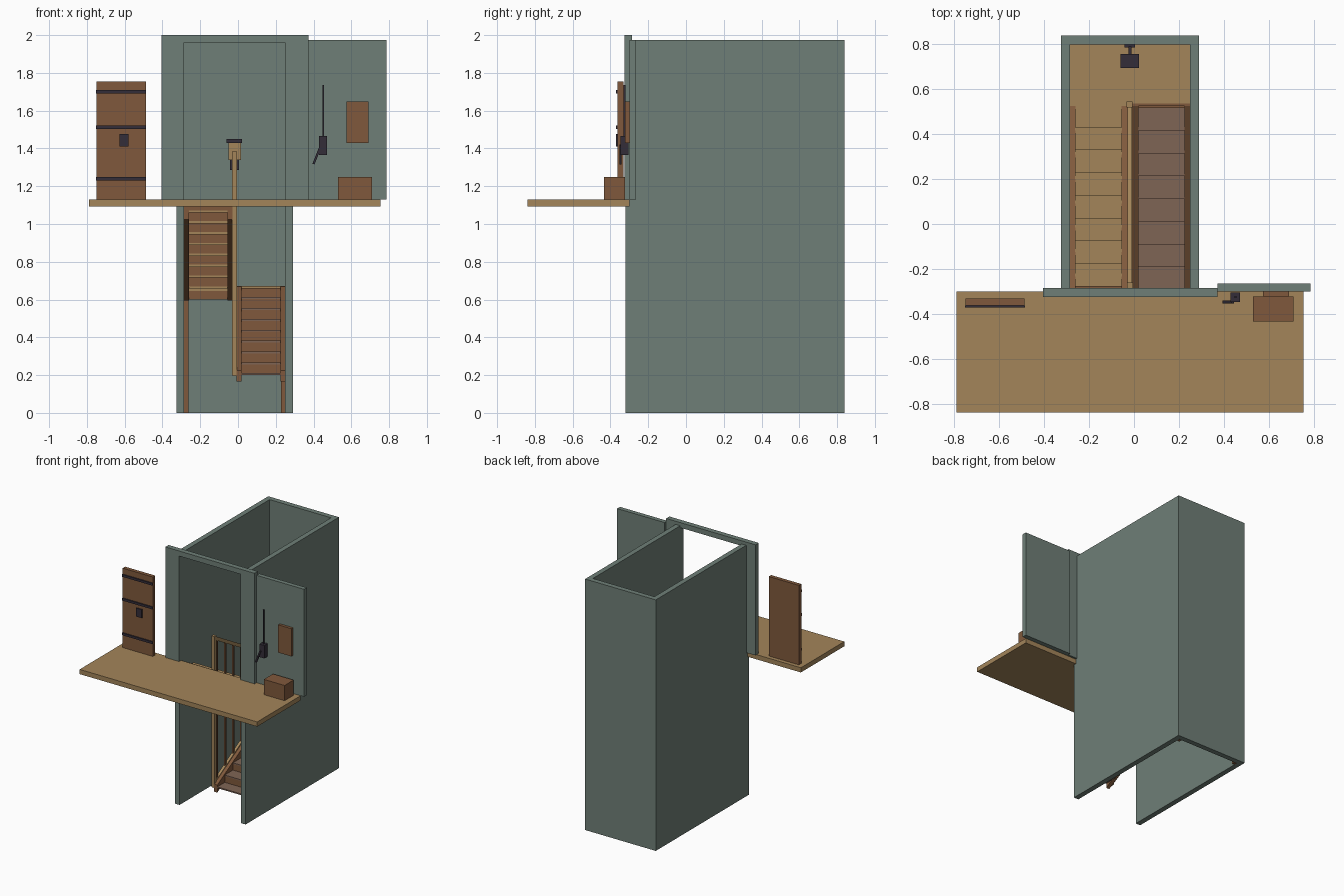
import bpy, math
from mathutils import Vector

if "Cube" in bpy.data.objects:
    bpy.data.objects.remove(bpy.data.objects["Cube"])


def lin(h):
    vals = [int(h[i:i + 2], 16) / 255 for i in (0, 2, 4)]
    return tuple(((v + 0.055) / 1.055) ** 2.4 if v > 0.04 else v / 12.92 for v in vals) + (1,)


def material(name, h):
    m = bpy.data.materials.new(name)
    m.diffuse_color = lin(h)
    m.use_nodes = True
    m.node_tree.nodes["Principled BSDF"].inputs["Base Color"].default_value = m.diffuse_color
    return m


WALL = material("grey_green_plaster", "6f7f77")
TAN = material("light_timber", "a3855a")
BROWN = material("brown_timber", "80593c")
WORN = material("worn_timber", "7f6555")
IRON = material("dark_iron", "332d38")


def mesh(name, verts, faces, mat):
    me = bpy.data.meshes.new(name)
    me.from_pydata(verts, [], faces)
    me.materials.append(mat)
    ob = bpy.data.objects.new(name, me)
    bpy.context.collection.objects.link(ob)
    return ob


def prism(name, profile, x0, x1, mat):
    """Extrude a (y, z) profile, anticlockwise seen from +x, along x."""
    n = len(profile)
    verts = [(x, y, z) for x in (x0, x1) for y, z in profile]
    faces = [tuple(reversed(range(n))), tuple(range(n, 2 * n))]
    faces += [(i, (i + 1) % n, n + (i + 1) % n, n + i) for i in range(n)]
    return mesh(name, verts, faces, mat)


def box(name, x0, x1, y0, y1, z0, z1, mat):
    return prism(name, [(y0, z0), (y1, z0), (y1, z1), (y0, z1)], x0, x1, mat)


def slope(name, x0, x1, a, b, depth, mat):
    """Sloping beam with plumb ends; a and b are the (y, z) of its top edge."""
    return prism(name, [(a[0], a[1] - depth), (b[0], b[1] - depth), b, a], x0, x1, mat)


# Stairwell shell, open at the front, top and bottom
box("shaft_left_wall", -0.325, -0.285, -0.32, 0.84, 0, 1.975, WALL)
box("shaft_right_wall", 0.25, 0.29, -0.32, 0.84, 0, 1.975, WALL)
box("shaft_back_wall", -0.285, 0.25, 0.80, 0.84, 0, 1.975, WALL)

# Doorway surround and the wall beside it
box("doorway_left_jamb", -0.405, -0.285, -0.325, -0.285, 1.13, 2.0, WALL)
box("doorway_right_jamb", 0.25, 0.372, -0.325, -0.285, 1.13, 2.0, WALL)
box("doorway_lintel", -0.285, 0.25, -0.325, -0.285, 1.96, 2.0, WALL)
box("side_wall", 0.372, 0.785, -0.30, -0.265, 1.13, 1.975, WALL)
box("upper_floor", -0.79, 0.755, -0.84, -0.30, 1.093, 1.13, TAN)

# Half landing on corner posts
RISE, GO, LAND, YL, YF = 0.0575, 0.1012, 0.67, 0.525, -0.285
box("landing", -0.285, 0.25, YL, 0.80, LAND - 0.025, LAND, TAN)
box("landing_beam", -0.285, -0.03, YL, YL + 0.02, 0.60, LAND - 0.025, BROWN)
box("landing_beam_right", -0.01, 0.25, YL, YL + 0.012, 0.60, LAND + 0.002, BROWN)
for x in (-0.285, 0.228):
    box("landing_post", x, x + 0.022, 0.775, 0.797, 0, LAND - 0.025, BROWN)

# Two flights of stairs: treads and risers
for k in range(8):
    y1 = YL - k * GO
    y0 = y1 - GO
    z = LAND + k * RISE
    box("upper_tread", -0.262, -0.053, y0, y1 + 0.008 * (k > 0), z - 0.012, z, TAN)
    box("upper_riser", -0.262, -0.053, y0, y0 + 0.008, z, z + RISE - 0.012, BROWN)
    z = LAND - (k + 1) * RISE
    box("lower_tread", 0.018, 0.225, y0 - 0.008 * (k < 7), y1, z - 0.01, z, WORN)
    box("lower_riser", 0.018, 0.225, y1 - 0.008, y1, z, z + RISE - 0.01, BROWN)

# Sloping side strings of both flights
for x in (-0.285, -0.055):
    slope("upper_string", x, x + 0.025, (YF, 1.10), (YL, 0.67), 0.075, BROWN)
for x in (-0.008, 0.225):
    slope("lower_string", x, x + 0.027, (YF, 0.225), (YL, LAND), 0.06, BROWN)

# Banister between the flights: newels, rails and long balusters
HAND = ((-0.275, 1.385), (0.53, 0.925))
BASE = ((-0.285, 0.23), (0.53, 0.69))
box("front_newel", -0.032, -0.005, -0.285, -0.26, 0.20, 1.385, TAN)
box("back_newel", -0.034, -0.006, 0.518, 0.545, 0.60, 0.945, TAN)
slope("handrail", -0.030, -0.008, *HAND, 0.03, TAN)
slope("base_rail", -0.030, -0.008, *BASE, 0.035, TAN)
for k in range(8):
    y = YL - (k + 0.5) * GO
    t = (y - HAND[0][0]) / (HAND[1][0] - HAND[0][0])
    top = HAND[0][1] + t * (HAND[1][1] - HAND[0][1]) - 0.02
    low = BASE[0][1] + t * (BASE[1][1] - BASE[0][1]) - 0.02
    box("baluster", -0.025, -0.013, y - 0.006, y + 0.006, low, top, BROWN)

# Wall lantern at the back of the stairwell
box("lantern_backplate", -0.042, 0.005, 0.785, 0.80, 1.285, 1.43, IRON)
box("lantern_arm", -0.024, -0.012, 0.75, 0.79, 1.432, 1.442, IRON)
box("lantern_glass", -0.05, 0.015, 0.705, 0.75, 1.34, 1.43, TAN)
box("lantern_cap", -0.06, 0.022, 0.695, 0.757, 1.43, 1.45, IRON)

# Plank door leaning open, with iron straps and lock
box("door", -0.75, -0.488, -0.362, -0.332, 1.13, 1.755, BROWN)
for z in (1.24, 1.513, 1.70):
    box("door_strap", -0.752, -0.486, -0.371, -0.362, z - 0.009, z + 0.009, IRON)
box("door_lock", -0.627, -0.58, -0.37, -0.362, 1.41, 1.477, IRON)

# Lever mechanism, notice board and chest beside the doorway
box("lever_housing", 0.43, 0.472, -0.347, -0.305, 1.365, 1.467, IRON)
box("lever_rod", 0.447, 0.456, -0.33, -0.321, 1.467, 1.735, IRON)
handle = box("lever_handle", -0.006, 0.006, -0.006, 0.006, -0.055, 0.055, IRON)
handle.location = Vector((0.42, -0.347, 1.368))
handle.rotation_euler.y = math.radians(22)
box("notice_board", 0.575, 0.69, -0.322, -0.298, 1.43, 1.648, BROWN)
box("chest", 0.53, 0.71, -0.435, -0.322, 1.13, 1.25, BROWN)
